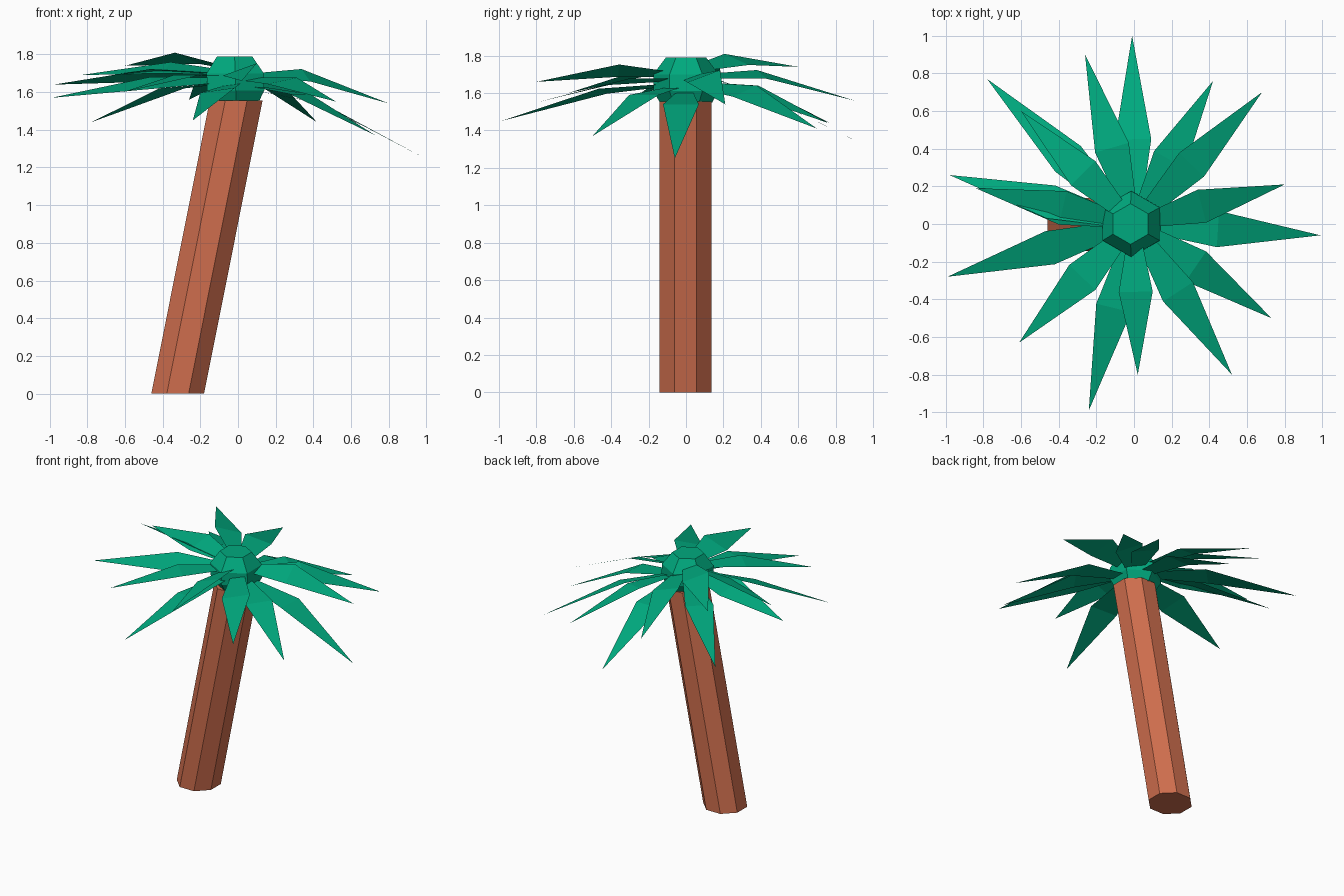
import bpy
from math import sin, cos, pi, radians
from mathutils import Vector

if "Cube" in bpy.data.objects:
    bpy.data.objects.remove(bpy.data.objects["Cube"])


def material(name, rgb):
    m = bpy.data.materials.new(name)
    m.diffuse_color = (*rgb, 1)
    m.use_nodes = True
    m.node_tree.nodes["Principled BSDF"].inputs["Base Color"].default_value = m.diffuse_color
    return m


BARK = material("bark", (0.62, 0.155, 0.075))
LEAF = material("leaf", (0.0, 0.40, 0.21))


def add_object(name, verts, faces, mat):
    me = bpy.data.meshes.new(name)
    me.from_pydata(verts, [], faces)
    me.materials.append(mat)
    ob = bpy.data.objects.new(name, me)
    bpy.context.collection.objects.link(ob)
    return ob


def loft(name, rings, n, phase, mat):
    """Capped n-sided solid through rings of (x, y, z, radius)."""
    verts = [(x + r * cos(phase + 2 * pi * i / n), y + r * sin(phase + 2 * pi * i / n), z)
             for x, y, z, r in rings for i in range(n)]
    faces = [(k * n + i, k * n + (i + 1) % n, (k + 1) * n + (i + 1) % n, (k + 1) * n + i)
             for k in range(len(rings) - 1) for i in range(n)]
    faces.append(tuple(reversed(range(n))))
    faces.append(tuple(range((len(rings) - 1) * n, len(rings) * n)))
    return add_object(name, verts, faces, mat)


# Leaning eight-sided trunk
R = 0.14 / cos(pi / 8)
loft("trunk", [(-0.32, -0.003, 0, R), (-0.01, -0.003, 1.555, R)], 8, pi / 8, BARK)

# Six-sided crown heart
loft("crown_heart", [(-0.01, 0, 1.55, 0.14), (-0.012, 0, 1.61, 0.175),
                     (-0.015, 0, 1.70, 0.175), (-0.018, 0, 1.79, 0.108)], 6, pi / 6, LEAF)

# Fronds: tip x, tip y, tip z, height at the bend, sideways tilt in degrees
FRONDS = [
    (-0.01, 1.00, 1.30, 1.57, 0), (-0.26, 0.90, 1.56, 1.70, 14),
    (-0.78, 0.77, 1.44, 1.62, 0), (-0.60, 0.60, 1.74, 1.78, 18),
    (-0.98, 0.26, 1.64, 1.69, 20), (-0.84, 0.19, 1.69, 1.73, -18),
    (-0.99, -0.28, 1.57, 1.65, -18), (-0.61, -0.63, 1.60, 1.69, 0),
    (-0.24, -0.99, 1.45, 1.61, 8), (0.02, -0.80, 1.66, 1.72, 20),
    (0.52, -0.80, 1.55, 1.66, 10), (0.73, -0.50, 1.37, 1.59, 0),
    (0.99, -0.06, 1.25, 1.54, 0), (0.80, 0.21, 1.54, 1.69, 20),
    (0.68, 0.70, 1.41, 1.61, 18), (0.42, 0.76, 1.44, 1.62, 12),
]
for i, (x, y, z, bend, tilt) in enumerate(FRONDS):
    d = Vector((x, y, 0))
    reach = d.length
    d.normalize()
    t = radians(tilt)
    side = Vector((-d.y * cos(t), d.x * cos(t), sin(t)))
    root = d * 0.08 + Vector((0, 0, 0.5 * 1.68 + 0.5 * bend))
    mid = d * reach * 0.45 + Vector((0, 0, bend))
    w = 0.096
    add_object(f"frond_{i + 1}",
               [root - side * 0.04, root + side * 0.04,
                mid + side * w, mid - side * w, (x, y, z)],
               [(0, 3, 2, 1), (3, 4, 2)], LEAF)
